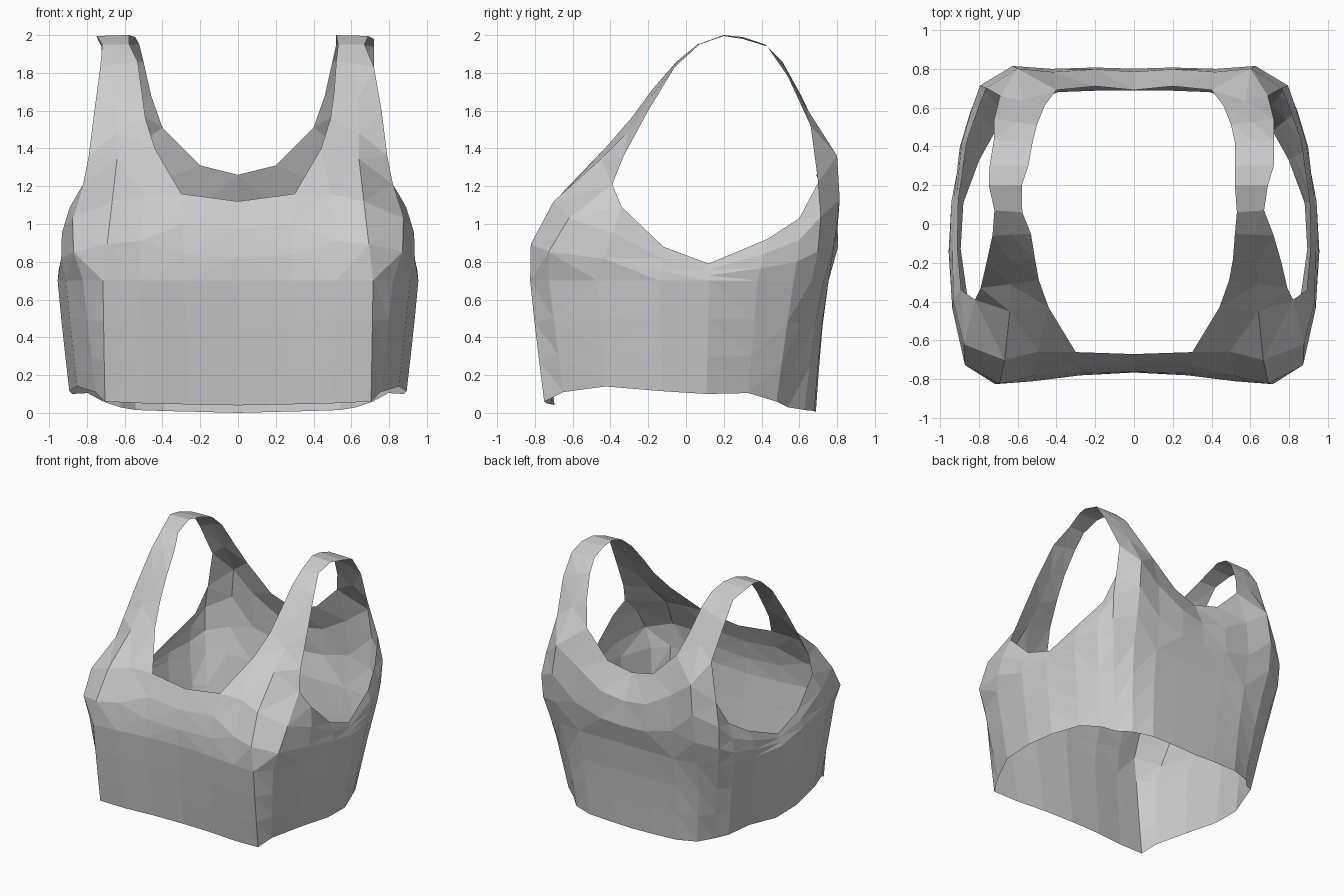
import bpy, bmesh, math
from mathutils import Vector

if "Cube" in bpy.data.objects:
    bpy.data.objects.remove(bpy.data.objects["Cube"])

# Half outline at chest height, front centre round to back centre
CHEST_Z = 0.7
chest = [(0, -.765), (.28, -.78), (.52, -.81), (.715, -.825), (.82, -.725),
         (.91, -.47), (.955, -.14), (.94, .12), (.89, .38), (.825, .57),
         (.75, .665), (.61, .73), (.42, .755), (.2, .755), (0, .755)]
# Hem height, inward pull at the hem, outward bulge of the upper part, per column
hem_z = [.04, .045, .05, .06, .11, .14, .115, .1, .105, .06, .03, .015, .01, .005, 0]
pull = [0, 0, 0, 0, .015, 0, 0, 0, .04, .07, .10, .05, .01, 0, 0]
bulge = [.03, .03, .11, .15, .14, .04, .01, 0, .02, .03, .05, .05, .08, .08, .08]
# Upper edge: neckline, strap root, armhole, strap root, back neckline
rim = [(0, -.67, 1.12), (.3, -.66, 1.16), (.44, -.43, 1.4), (.64, -.45, 1.345),
       (.82, -.39, 1.21), (.89, -.34, 1.09), (.91, -.12, .88), (.905, .12, .79),
       (.86, .43, .92), (.80, .6, 1.03), (.76, .7, 1.22), (.60, .8, 1.36),
       (.4, .69, 1.51), (.2, .71, 1.31), (0, .69, 1.26)]
# Strap stations front to back: inner edge, outer edge
strap = [((.49, -.29, 1.56), (.79, -.33, 1.36)), ((.51, -.18, 1.71), (.76, -.2, 1.6)),
         ((.52, -.05, 1.86), (.72, -.06, 1.83)), ((.53, .06, 1.95), (.67, .07, 1.95)),
         ((.52, .2, 2.0), (.69, .2, 1.995)), ((.52, .3, 1.99), (.72, .3, 1.98)),
         ((.52, .42, 1.95), (.72, .43, 1.94)), ((.5, .51, 1.86), (.72, .54, 1.78)),
         ((.46, .61, 1.68), (.69, .66, 1.52))]


def bridge(bm, a, b):
    """Quads between two vertex rows of equal length."""
    for i in range(len(a) - 1):
        bm.faces.new((a[i], a[i + 1], b[i + 1], b[i]))


def outward(i, x, y):
    """Direction in which a column of the upper body bulges."""
    if i in (3, 4):
        return Vector((0 if i == 3 else .45, -.9, 0))
    return Vector((x ** 3, y ** 3, 0)).normalized()


bm = bmesh.new()

# Body: rows from the hem to the chest, then on to the upper edge
rows = []
for s in (0, .33, .66, 1):
    row = []
    for i, ((x, y), hz) in enumerate(zip(chest, hem_z)):
        f = (1 - s) ** 1.1
        fy = (1 - s) ** (.7 if y > .6 else 1.1)
        p = pull[i] * (1 - s) ** .8
        kx = .015 * f if i == 3 else .065 * f
        row.append(bm.verts.new((x * (1 - kx - p), y * (1 - .09 * fy - p),
                                 hz + (CHEST_Z - hz) * s)))
    rows.append(row)
for t in (.3, .65, 1):
    row = []
    for i, ((x, y), top, b) in enumerate(zip(chest, rim, bulge)):
        p = Vector((x, y, CHEST_Z)).lerp(Vector(top), t)
        row.append(bm.verts.new(p + outward(i, x, y) * b * math.sin(math.pi * t)))
    rows.append(row)
for a, b in zip(rows, rows[1:]):
    bridge(bm, a, b)

# Shoulder strap: three vertices wide, joining front root to back root
top = rows[-1]
last = top[2:5]
for inner, outer in strap:
    i, o = Vector(inner), Vector(outer)
    mid = (i + o) / 2 + Vector((0, 0, .12 * abs(i.z - o.z)))
    mid.z = min(mid.z, 2.0)
    cur = [bm.verts.new(p) for p in (i, mid, o)]
    bridge(bm, last, cur)
    last = cur
bridge(bm, last, [top[12], top[11], top[10]])

# Open side seam at the front corner
seam = [bm.edges.get((rows[r][3], rows[r + 1][3])) for r in range(3)]
bmesh.ops.recalc_face_normals(bm, faces=bm.faces)
bmesh.ops.split_edges(bm, edges=seam)

# Triangular facets, then the other half
bmesh.ops.triangulate(bm, faces=bm.faces[:])
bmesh.ops.mirror(bm, geom=bm.verts[:] + bm.edges[:] + bm.faces[:],
                 axis='X', merge_dist=0.001)

# The left strap leans outward a little at its crown
for v in bm.verts:
    if v.co.x < 0 and v.co.z > 1.8:
        v.co.x -= .065 * math.exp(-((v.co.y - .15) / .15) ** 2)

bmesh.ops.recalc_face_normals(bm, faces=bm.faces)
mesh = bpy.data.meshes.new("cropped_top")
bm.to_mesh(mesh)
bm.free()
garment = bpy.data.objects.new("cropped_top", mesh)
bpy.context.collection.objects.link(garment)
